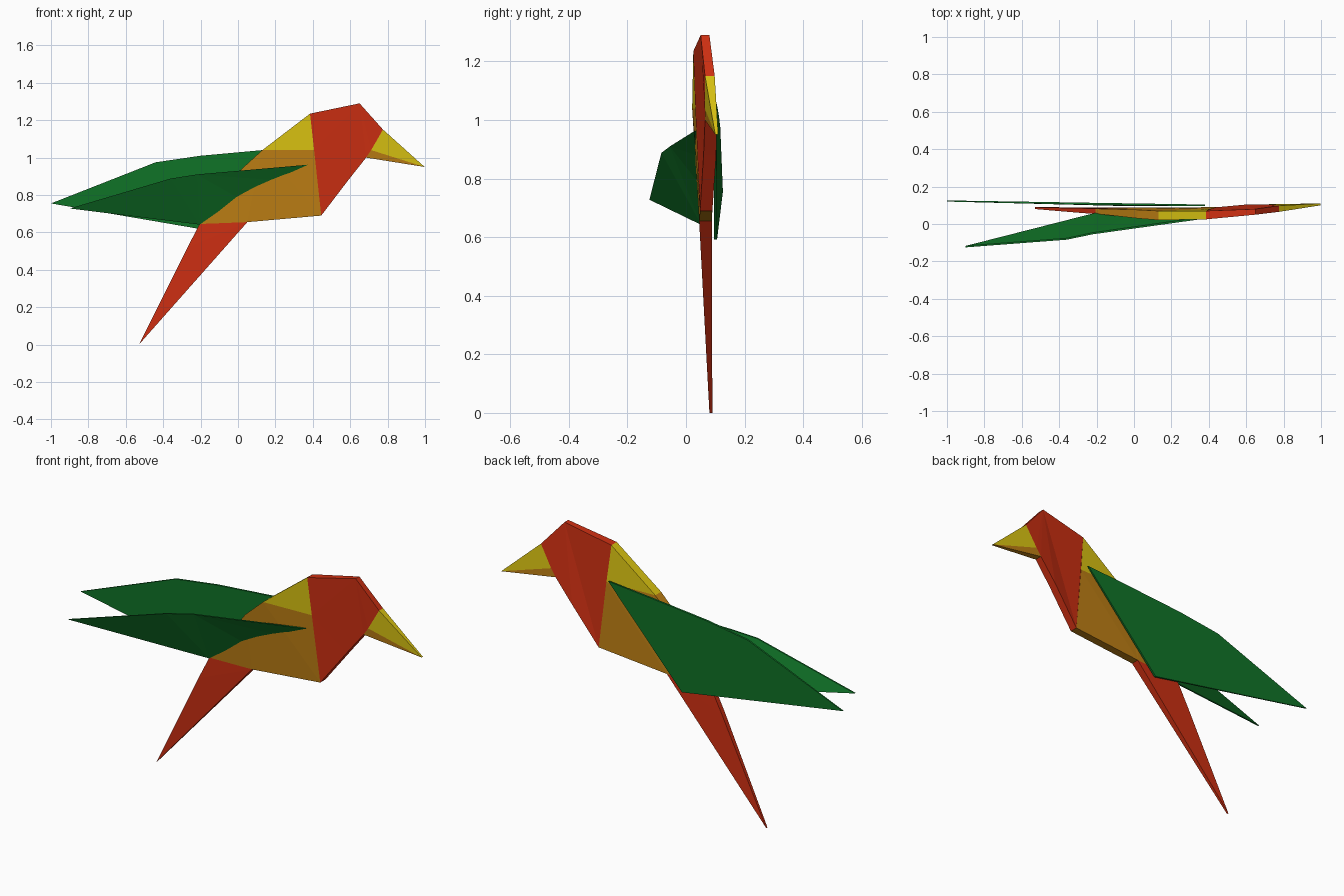
import bpy, bmesh
from collections import Counter

if "Cube" in bpy.data.objects:
    bpy.data.objects.remove(bpy.data.objects["Cube"])


def material(name, rgb):
    m = bpy.data.materials.new(name)
    m.diffuse_color = (*rgb, 1.0)
    m.use_nodes = True
    m.node_tree.nodes["Principled BSDF"].inputs["Base Color"].default_value = m.diffuse_color
    return m


MATS = {
    "red": material("red", (0.62, 0.029, 0.006)),
    "yellow": material("yellow", (0.72, 0.56, 0.006)),
    "orange": material("orange", (0.52, 0.215, 0.007)),
    "green": material("green", (0.005, 0.17, 0.02)),
}

# Outline points: x, z, front y, back y
P = {
    "nape_top": (0.385, 1.235, 0.025, 0.070),
    "crown": (0.650, 1.290, 0.050, 0.080),
    "brow": (0.775, 1.150, 0.065, 0.098),
    "mouth": (0.712, 1.040, 0.064, 0.104),
    "chin": (0.685, 1.000, 0.065, 0.105),
    "beak_tip": (0.998, 0.950, 0.100, 0.110),
    "throat": (0.590, 0.880, 0.060, 0.103),
    "chest": (0.445, 0.690, 0.048, 0.090),
    "collar": (0.407, 1.040, 0.032, 0.080),
    "nape": (0.130, 1.040, 0.021, 0.070),
    "back": (0.020, 0.940, 0.030, 0.076),
    "belly": (0.050, 0.655, 0.045, 0.088),
    "vent": (-0.205, 0.645, 0.055, 0.082),
    "tail_bend": (-0.270, 0.520, 0.058, 0.084),
    "tail_tip": (-0.530, 0.000, 0.080, 0.090),
    # near wing
    "n_tip": (-0.900, 0.728, -0.125, -0.117),
    "n_root": (-0.205, 0.642, 0.052, 0.060),
    "n_low": (0.000, 0.785, 0.043, 0.051),
    "n_mid": (0.190, 0.880, 0.035, 0.043),
    "n_front": (0.375, 0.962, 0.028, 0.038),
    "n_top": (-0.220, 0.910, -0.055, -0.046),
    "n_bend": (-0.360, 0.888, -0.084, -0.076),
    # far wing
    "f_tip": (-1.000, 0.755, 0.120, 0.126),
    "f_low": (-0.050, 0.592, 0.096, 0.106),
    "f_front": (0.380, 1.060, 0.096, 0.104),
    "f_nape": (0.130, 1.040, 0.098, 0.108),
    "f_top": (-0.200, 1.010, 0.102, 0.113),
    "f_bend": (-0.440, 0.975, 0.107, 0.117),
}

# Panels of each part, counter-clockwise from the front
PARTS = {
    "head": [("red", "chest throat chin mouth brow crown nape_top collar")],
    "beak": [("yellow", "mouth beak_tip brow"),
             ("orange", "chin beak_tip mouth")],
    "torso": [("yellow", "nape collar nape_top"),
              ("orange", "vent belly chest collar nape back")],
    "tail": [("red", "tail_tip belly vent tail_bend")],
    "near_wing": [("green", "n_tip n_root n_low n_mid n_front n_top n_bend")],
    "far_wing": [("green", "f_tip f_low f_front f_nape f_top f_bend")],
}


def edges(panel):
    names = panel.split()
    return list(zip(names, names[1:] + names[:1]))


# Edges shared by two panels get no side wall
USES = Counter(frozenset(e) for panels in PARTS.values()
               for _, panel in panels for e in edges(panel))


def build_part(name, panels):
    bm = bmesh.new()
    front, rear = {}, {}
    colours = []
    for _, panel in panels:
        for n in panel.split():
            if n not in front:
                x, z, yf, yb = P[n]
                front[n] = bm.verts.new((x, yf, z))
                rear[n] = bm.verts.new((x, yb, z))
    for colour, panel in panels:
        if colour not in colours:
            colours.append(colour)
        names = panel.split()
        faces = [bm.faces.new([front[n] for n in names]),
                 bm.faces.new([rear[n] for n in reversed(names)])]
        for a, b in edges(panel):
            if USES[frozenset((a, b))] == 1:
                faces.append(bm.faces.new((front[b], front[a], rear[a], rear[b])))
        for f in faces:
            f.material_index = colours.index(colour)
    bmesh.ops.triangulate(bm, faces=bm.faces[:])
    mesh = bpy.data.meshes.new(name)
    bm.to_mesh(mesh)
    bm.free()
    for c in colours:
        mesh.materials.append(MATS[c])
    bpy.context.collection.objects.link(bpy.data.objects.new(name, mesh))


for part, panels in PARTS.items():
    build_part(part, panels)
